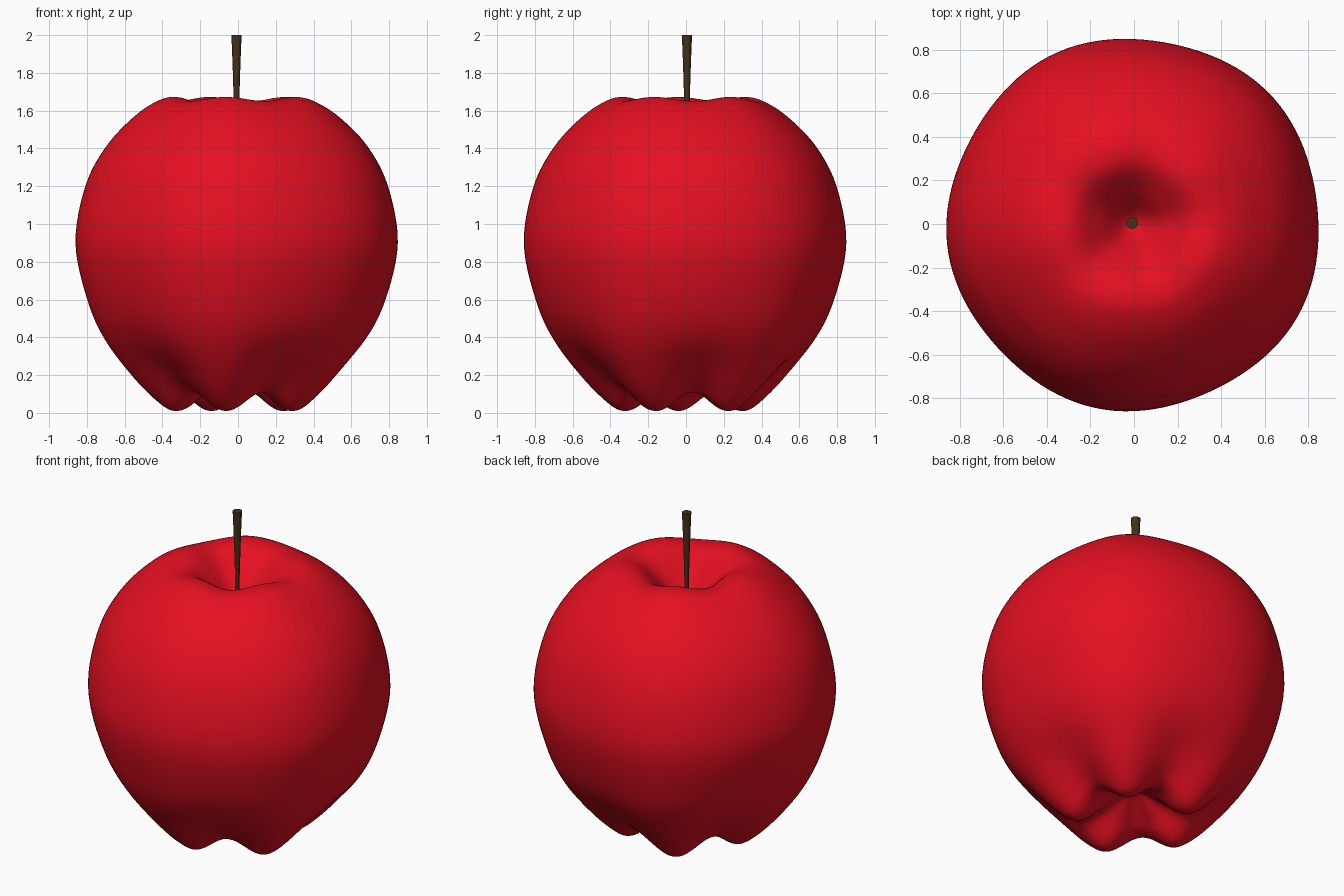
import bpy, bmesh, math

if "Cube" in bpy.data.objects:
    bpy.data.objects.remove(bpy.data.objects["Cube"])

SEG = 120          # steps around the fruit
SUB = 6            # smooth steps between profile points
LOBE = math.radians(187)   # direction of the first of five lobes

# Half profile: radius, height, valley pull inward, valley lift
PROFILE = [
    (0.00, 0.22, 0.00, 0.00),
    (0.06, 0.20, 0.00, 0.005),
    (0.16, 0.125, 0.00, 0.03),
    (0.25, 0.04, 0.00, 0.075),
    (0.33, 0.01, 0.01, 0.10),
    (0.41, 0.045, 0.03, 0.095),
    (0.55, 0.18, 0.055, 0.05),
    (0.705, 0.385, 0.035, 0.01),
    (0.80, 0.60, 0.022, 0.00),
    (0.862, 0.90, 0.018, 0.00),
    (0.81, 1.20, 0.018, 0.00),
    (0.70, 1.41, 0.015, 0.00),
    (0.55, 1.57, 0.01, -0.01),
    (0.42, 1.655, 0.00, -0.02),
    (0.33, 1.672, 0.00, -0.022),
    (0.25, 1.645, 0.00, -0.02),
    (0.15, 1.55, 0.00, -0.01),
    (0.06, 1.44, 0.00, 0.00),
    (0.00, 1.41, 0.00, 0.00),
]


def spline(points, sub):
    """Catmull-Rom curve through the profile, mirrored at the poles."""
    flip = lambda p: (-p[0], *p[1:])
    pts = [flip(points[1])] + points + [flip(points[-2])]
    out = []
    for i in range(1, len(pts) - 2):
        for s in range(sub):
            t = s / sub
            out.append(tuple(
                0.5 * (2 * b + (c - a) * t + (2 * a - 5 * b + 4 * c - d) * t * t
                       + (3 * b - a - 3 * c + d) * t ** 3)
                for a, b, c, d in zip(*pts[i - 1:i + 3])))
    out.append(points[-1])
    return out


def make_object(name, bm, color):
    bmesh.ops.recalc_face_normals(bm, faces=bm.faces)
    mesh = bpy.data.meshes.new(name)
    bm.to_mesh(mesh)
    bm.free()
    mat = bpy.data.materials.new(name + "_color")
    mat.diffuse_color = color
    mat.use_nodes = True
    mat.node_tree.nodes["Principled BSDF"].inputs["Base Color"].default_value = mat.diffuse_color
    mesh.materials.append(mat)
    obj = bpy.data.objects.new(name, mesh)
    bpy.context.collection.objects.link(obj)
    bpy.ops.object.select_all(action='DESELECT')
    obj.select_set(True)
    bpy.context.view_layer.objects.active = obj
    return obj


def skin(bm, rings):
    """Join successive rings of equal length with quads."""
    for lo, hi in zip(rings, rings[1:]):
        n = len(lo)
        for i in range(n):
            j = (i + 1) % n
            bm.faces.new((lo[i], lo[j], hi[j], hi[i]))


# Apple body: lathed profile with five lobes
bm = bmesh.new()
curve = spline(PROFILE, SUB)
rings = []
for r, z, pull, lift in curve[1:-1]:
    ring = []
    for i in range(SEG):
        a = math.tau * i / SEG
        valley = (1 - math.cos(5 * (a - LOBE))) / 2
        rr = r - pull * valley
        ring.append(bm.verts.new((rr * math.cos(a), rr * math.sin(a), z + lift * valley)))
    rings.append(ring)
skin(bm, rings)
for ring, z in ((rings[0], curve[0][1]), (rings[-1], curve[-1][1])):
    pole = bm.verts.new((0, 0, z))
    for i in range(SEG):
        bm.faces.new((pole, ring[i], ring[(i + 1) % SEG]))
make_object("apple_body", bm, (0.78, 0.005, 0.015, 1))
bpy.ops.object.shade_smooth()

# Stem: slim stalk that widens towards its cut top
bm = bmesh.new()
rings = []
for z, r in ((1.38, 0.009), (1.66, 0.015), (1.85, 0.021), (2.0, 0.027)):
    rings.append([bm.verts.new((-0.008 + r * math.cos(math.tau * i / 16),
                                0.005 + r * math.sin(math.tau * i / 16), z))
                  for i in range(16)])
skin(bm, rings)
bm.faces.new(rings[0])
bm.faces.new(rings[-1])
make_object("stem", bm, (0.06, 0.03, 0.01, 1))
bpy.ops.object.shade_smooth_by_angle(angle=math.radians(40))
